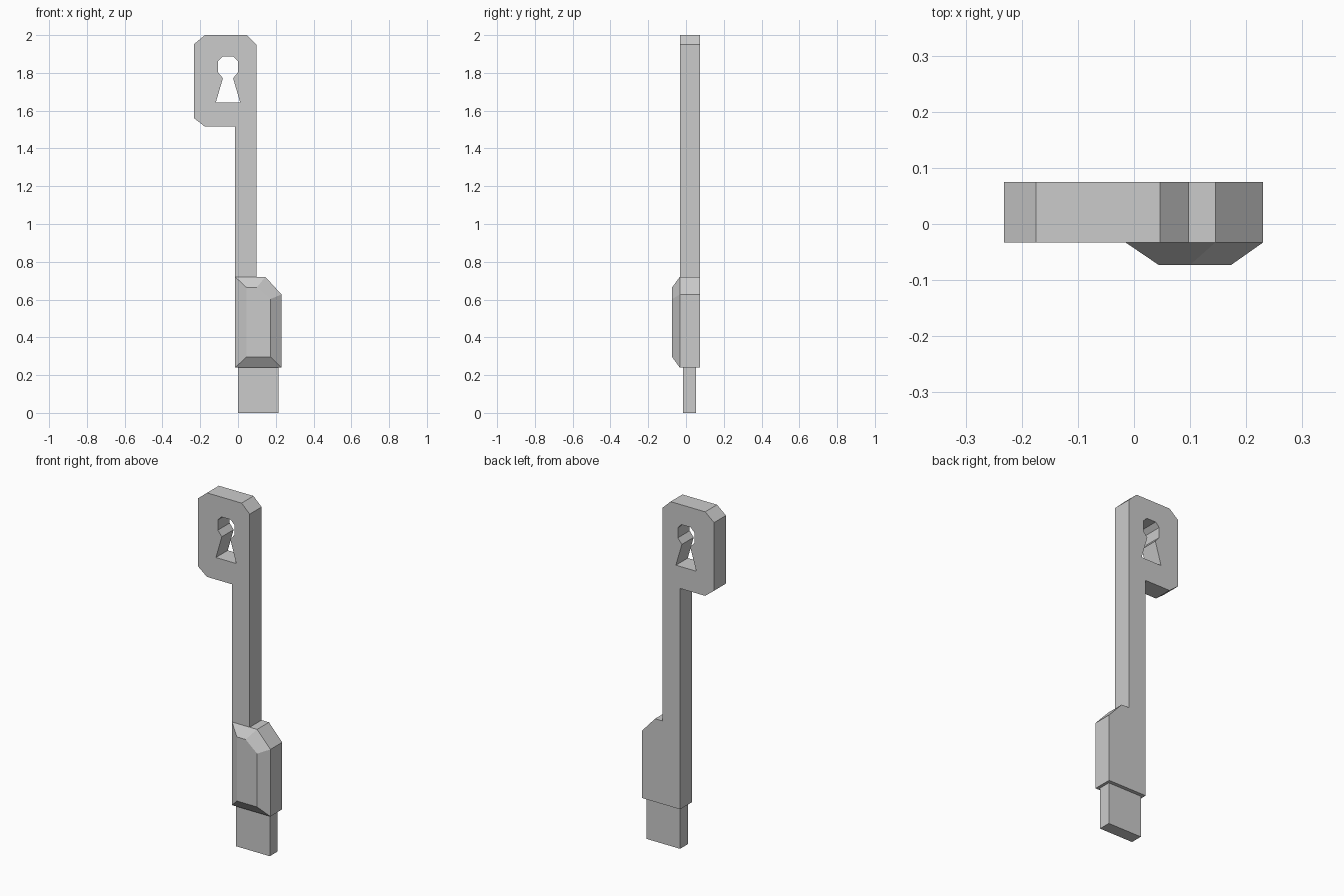
import bpy
import bmesh

if "Cube" in bpy.data.objects:
    bpy.data.objects.remove(bpy.data.objects["Cube"])

FRONT, BACK, PAD = -0.033, 0.075, -0.073


def finish(name, bm):
    bmesh.ops.recalc_face_normals(bm, faces=bm.faces)
    mesh = bpy.data.meshes.new(name)
    bm.to_mesh(mesh)
    bm.free()
    obj = bpy.data.objects.new(name, mesh)
    bpy.context.collection.objects.link(obj)
    return obj


def ring(bm, points, y):
    return [bm.verts.new((x, y, z)) for x, z in points]


def walls(bm, a, b):
    for i in range(len(a)):
        j = (i + 1) % len(a)
        bm.faces.new((a[i], a[j], b[j], b[i]))


def prism(name, points, y0, y1):
    bm = bmesh.new()
    a, b = ring(bm, points, y0), ring(bm, points, y1)
    walls(bm, a, b)
    bm.faces.new(a)
    bm.faces.new(b)
    return finish(name, bm)


# Silhouette of lower block, shaft and head
outline = [(-0.015, 0.24), (0.23, 0.24), (0.23, 0.627), (0.145, 0.72),
           (0.098, 0.72), (0.098, 1.95), (0.046, 2.0), (-0.175, 2.0),
           (-0.232, 1.953), (-0.232, 1.56), (-0.175, 1.515),
           (-0.015, 1.515), (-0.015, 0.72)]
bm = bmesh.new()
f, b = ring(bm, outline, FRONT), ring(bm, outline, BACK)
walls(bm, f, b)
bm.faces.new(b)
bm.faces.new(f[4:])

# Raised bevelled pad on the front of the lower block
p = ring(bm, [(0.044, 0.295), (0.173, 0.295), (0.173, 0.603),
              (0.1, 0.665), (0.044, 0.665)], PAD)
bm.faces.new(p)
for i in range(3):
    bm.faces.new((f[i], f[i + 1], p[i + 1], p[i]))
bm.faces.new((f[3], f[4], f[12], p[4], p[3]))
bm.faces.new((f[12], f[0], p[0], p[4]))
handle = finish("handle", bm)

# Keyhole cut through the head, mirrored half profile
half = [(0.065, 1.642), (0.027, 1.772), (0.053, 1.803),
        (0.053, 1.862), (0.029, 1.886)]
cx = -0.053
hole = [(cx + x, z) for x, z in half] + [(cx - x, z) for x, z in reversed(half)]
cutter = prism("keyhole_cutter", hole, -0.2, 0.2)
cutter.hide_render = True
mod = handle.modifiers.new("keyhole", 'BOOLEAN')
mod.operation = 'DIFFERENCE'
mod.solver = 'EXACT'
mod.object = cutter
bpy.context.view_layer.objects.active = handle
bpy.ops.object.modifier_apply(modifier=mod.name)
bpy.data.objects.remove(cutter)

# Flat tip at the bottom
prism("tip", [(0.0, 0.0), (0.214, 0.0), (0.214, 0.245), (0.0, 0.245)], -0.016, 0.054)
